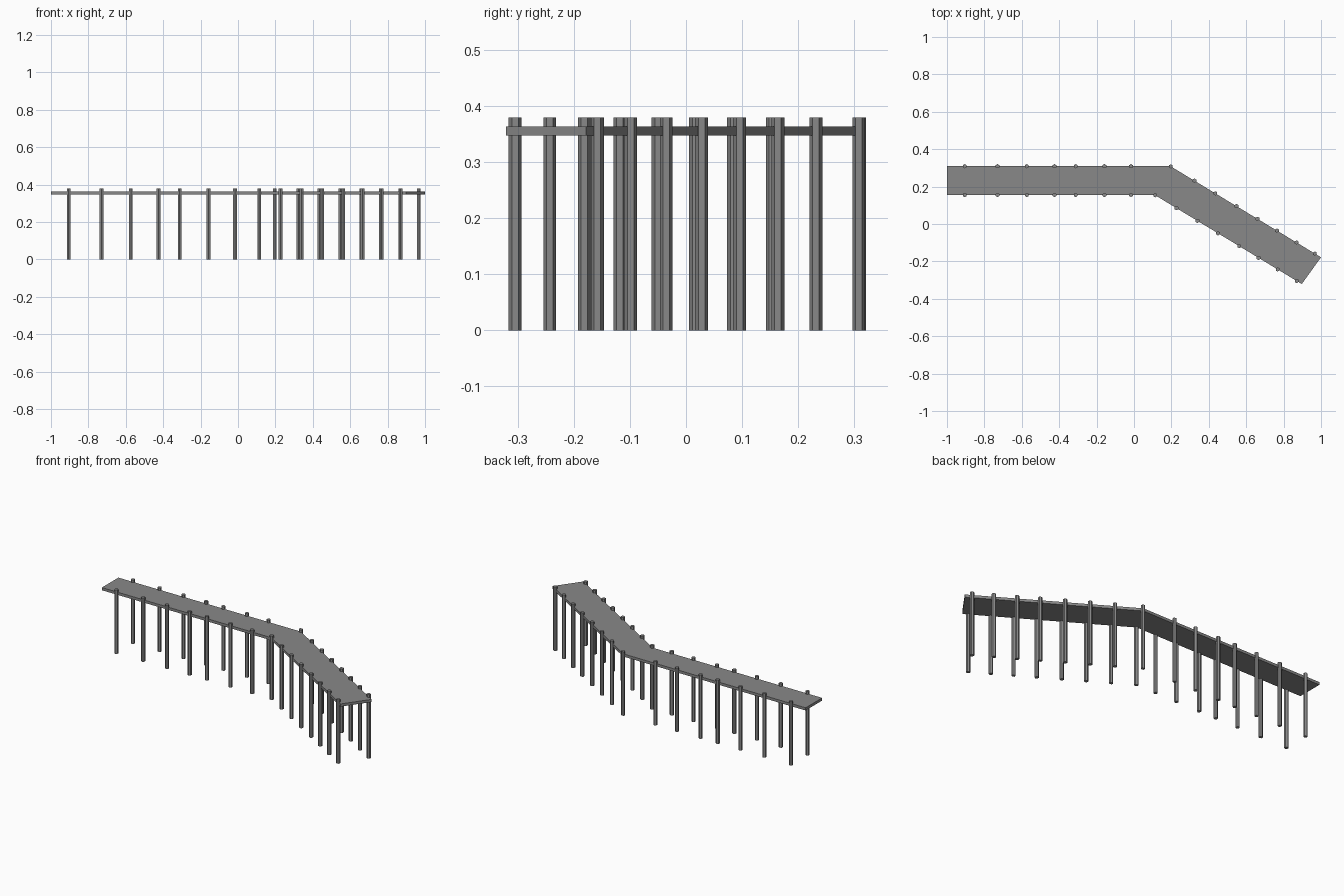
import bpy, bmesh
from math import pi
from mathutils import Matrix

cube = bpy.data.objects.get("Cube")
if cube:
    bpy.data.objects.remove(cube, do_unlink=True)

grey = bpy.data.materials.new("weathered_grey")
grey.use_nodes = True
colour = (0.25, 0.25, 0.25, 1)
grey.diffuse_color = colour
grey.node_tree.nodes["Principled BSDF"].inputs["Base Color"].default_value = colour

DECK_BOTTOM, DECK_TOP, POST_TOP, POST_RADIUS = 0.347, 0.363, 0.379, 0.0115
# Each edge runs from the straight end, round the bend, to the far end
BACK = [(-1, 0.309), (0.195, 0.309), (1, -0.178)]
FRONT = [(-1, 0.155), (0.111, 0.155), (0.897, -0.321)]


def finish(bm, name):
    bmesh.ops.recalc_face_normals(bm, faces=bm.faces)
    mesh = bpy.data.meshes.new(name)
    bm.to_mesh(mesh)
    bm.free()
    mesh.materials.append(grey)
    obj = bpy.data.objects.new(name, mesh)
    bpy.context.collection.objects.link(obj)


def edge_y(edge, x):
    """Height in y of a deck edge at the given x."""
    _, (bx, by), (ex, ey) = edge
    return by if x <= bx else by + (ey - by) * (x - bx) / (ex - bx)


# Bent walkway deck, extruded from its outline
bm = bmesh.new()
outline = FRONT + BACK[::-1]
base = bm.faces.new([bm.verts.new((x, y, DECK_BOTTOM)) for x, y in outline])
top = bmesh.ops.extrude_face_region(bm, geom=[base], use_keep_orig=True)
bmesh.ops.translate(bm, vec=(0, 0, DECK_TOP - DECK_BOTTOM),
                    verts=[v for v in top["geom"] if isinstance(v, bmesh.types.BMVert)])
finish(bm, "deck")

# Hexagonal posts centred on both deck edges
straight = [-0.905, -0.73, -0.573, -0.425, -0.312, -0.158, -0.016]
back_bend = [0.197, 0.323, 0.435, 0.548, 0.66, 0.764, 0.869, 0.967]
front_bend = [0.113, 0.227, 0.339, 0.449, 0.562, 0.666, 0.768, 0.87]
for side, edge, bend in (("back", BACK, back_bend), ("front", FRONT, front_bend)):
    bm = bmesh.new()
    for x in straight + bend:
        place = Matrix.Translation((x, edge_y(edge, x), POST_TOP / 2))
        bmesh.ops.create_cone(bm, cap_ends=True, segments=6, radius1=POST_RADIUS,
                              radius2=POST_RADIUS, depth=POST_TOP,
                              matrix=place)
    finish(bm, side + "_posts")
